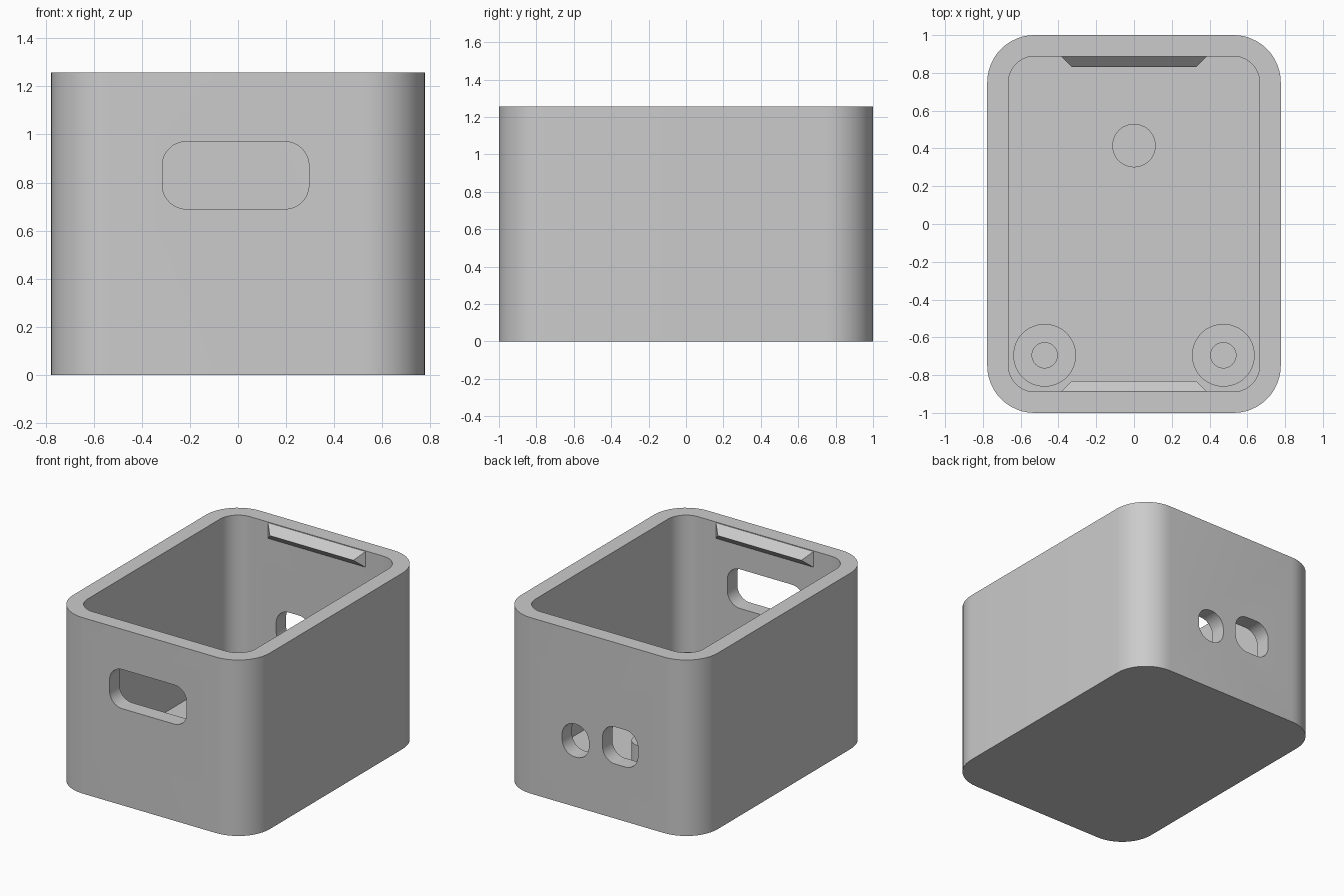
import bpy, bmesh, math
from mathutils import Matrix, Vector

if "Cube" in bpy.data.objects:
    bpy.data.objects.remove(bpy.data.objects["Cube"])

WIDTH, DEPTH, HEIGHT, WALL = 1.554, 2.0, 1.257, 0.112
POST_TOP = 0.3

grey = bpy.data.materials.new("plain grey")
grey.use_nodes = True
grey.diffuse_color = (0.6, 0.6, 0.6, 1)
grey.node_tree.nodes["Principled BSDF"].inputs["Base Color"].default_value = (0.6, 0.6, 0.6, 1)


def finish(name, bm):
    bmesh.ops.recalc_face_normals(bm, faces=bm.faces)
    mesh = bpy.data.meshes.new(name)
    bm.to_mesh(mesh)
    bm.free()
    mesh.materials.append(grey)
    obj = bpy.data.objects.new(name, mesh)
    bpy.context.collection.objects.link(obj)
    return obj


def rounded_prism(name, w, h, r, z0, z1, matrix=Matrix(), steps=12):
    """Rounded rectangle in local xy, extruded along local z."""
    bm = bmesh.new()
    ring = []
    corners = ((1, 1), (-1, 1), (-1, -1), (1, -1))
    for i, (sx, sy) in enumerate(corners):
        for k in range(steps + 1):
            a = math.pi / 2 * (i + k / steps)
            x = sx * (w / 2 - r) + r * math.cos(a)
            y = sy * (h / 2 - r) + r * math.sin(a)
            ring.append(bm.verts.new((x, y, z0)))
    face = bm.faces.new(ring)
    top = bmesh.ops.extrude_face_region(bm, geom=[face])["geom"]
    moved = [v for v in top if isinstance(v, bmesh.types.BMVert)]
    bmesh.ops.translate(bm, verts=moved, vec=(0, 0, z1 - z0))
    bm.transform(matrix)
    return finish(name, bm)


def cylinder(name, r, x, y, z0, z1):
    bm = bmesh.new()
    bmesh.ops.create_cone(bm, cap_ends=True, segments=48, radius1=r, radius2=r,
                          depth=z1 - z0,
                          matrix=Matrix.Translation((x, y, (z0 + z1) / 2)))
    return finish(name, bm)


def activate(obj):
    bpy.ops.object.select_all(action='DESELECT')
    obj.select_set(True)
    bpy.context.view_layer.objects.active = obj


def cut(obj, cutter):
    mod = obj.modifiers.new("cut", 'BOOLEAN')
    mod.operation, mod.solver, mod.object = 'DIFFERENCE', 'EXACT', cutter
    cutter.hide_render = True
    activate(obj)
    bpy.ops.object.modifier_apply(modifier=mod.name)
    bpy.data.objects.remove(cutter)


def smooth(obj):
    activate(obj)
    bpy.ops.object.shade_smooth_by_angle(angle=math.radians(30))


# Open-topped case with rounded corners
case = rounded_prism("case", WIDTH, DEPTH, 0.25, 0, HEIGHT)
cut(case, rounded_prism("cavity", WIDTH - 2 * WALL, DEPTH - 2 * WALL, 0.14, WALL, HEIGHT + 0.2))

# Openings: side of y, centre x, centre z, width, height, corner radius
openings = (
    (-1, -0.01, 0.83, 0.61, 0.28, 0.1),
    (1, 0.173, 0.473, 0.212, 0.235, 0.1),
    (1, -0.18, 0.522, 0.28, 0.265, 0.1),
)
for side, x, z, w, h, r in openings:
    place = Matrix.Translation((x, side, z)) @ Matrix.Rotation(math.pi / 2, 4, 'X')
    cut(case, rounded_prism("opening", w, h, r, -0.2, 0.2, place))
smooth(case)

# Snap ridges under the rim, bevelled on every side
for side, name in ((-1, "front_snap_ridge"), (1, "back_snap_ridge")):
    bm = bmesh.new()
    wall_y, tip_y, mid_z = side * (DEPTH / 2 - WALL), side * 0.831, 1.196
    for sx in (-1, 1):
        bm.verts.new((sx * 0.385, wall_y, mid_z + 0.056))
        bm.verts.new((sx * 0.385, wall_y, mid_z - 0.056))
        bm.verts.new((sx * 0.33, tip_y, mid_z))
    bmesh.ops.convex_hull(bm, input=bm.verts)
    finish(name, bm)

# Screw posts with bores, and a support peg on the floor
for sx, name in ((-1, "right_screw_post"), (1, "left_screw_post")):
    post = cylinder(name, 0.166, sx * 0.473, -0.695, WALL - 0.02, POST_TOP)
    cut(post, cylinder("bore", 0.067, sx * 0.473, -0.695, WALL, POST_TOP + 0.1))
    smooth(post)
smooth(cylinder("support_peg", 0.115, 0, 0.415, WALL - 0.02, POST_TOP))
